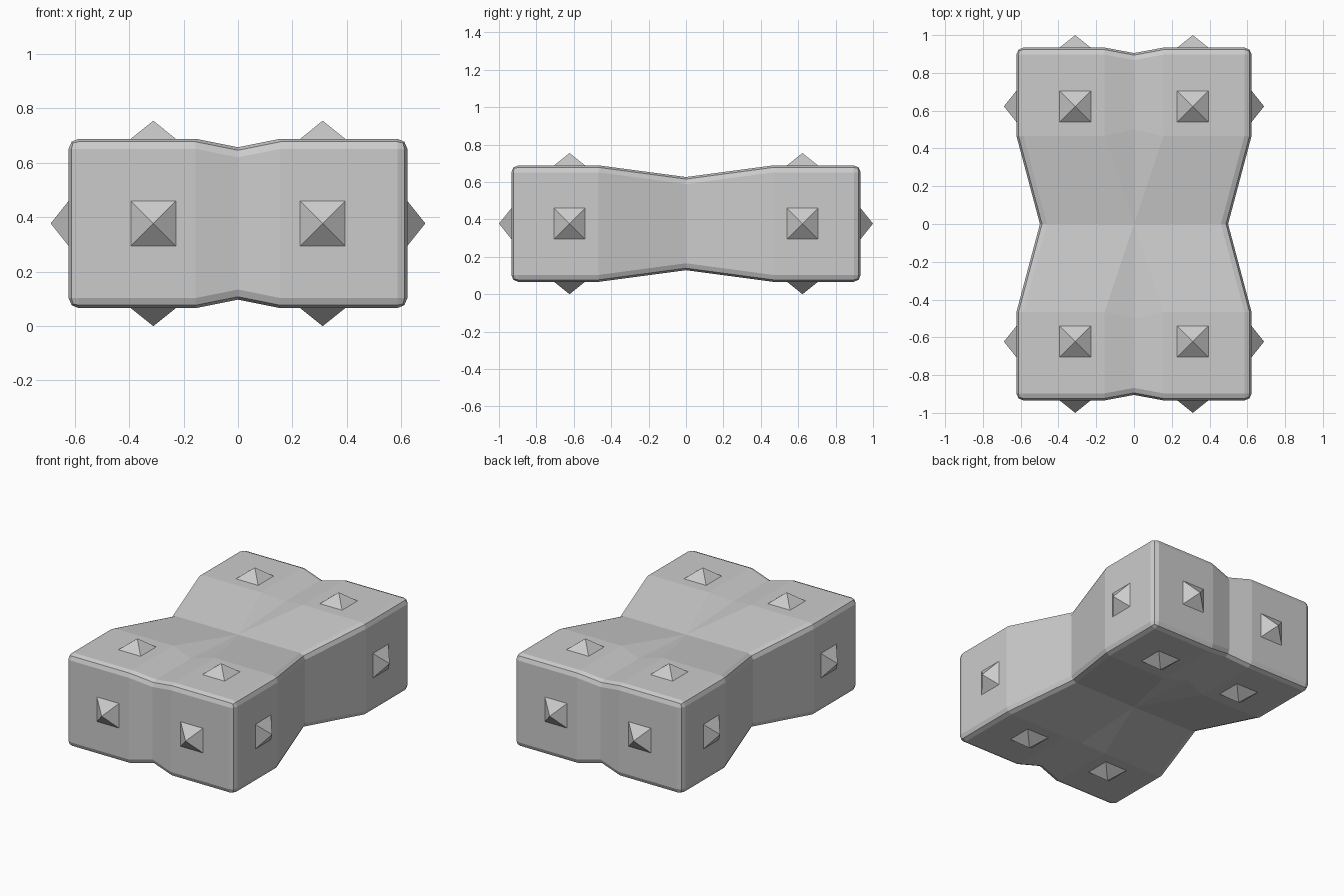
import bpy, bmesh
from math import pi
from mathutils import Matrix, Vector

if "Cube" in bpy.data.objects:
    bpy.data.objects.remove(bpy.data.objects["Cube"])

U = 0.3113            # half a cell of the 2 x 3 x 1 block
CZ = 0.377            # height of the block's centre
SPIKE_W, SPIKE_H = 0.165, 0.0661


def make_object(name, bm):
    mesh = bpy.data.meshes.new(name)
    bm.to_mesh(mesh)
    bm.free()
    obj = bpy.data.objects.new(name, mesh)
    bpy.context.collection.objects.link(obj)
    obj.location.z = CZ
    return obj


# Pinched block: one octant, mirrored on three axes
X, Y, Z = 2 * U, 3 * U, U
pts = {
    'A': (0, 0.905, 0.9 * Z), 'B': (U / 2, Y, Z), 'C': (X, Y, Z),
    'D': (U / 2, Y / 2, Z), 'E': (X, Y / 2, Z), 'F': (0, 0.5, 0.9 * Z),
    'G': (0, 0, 0.8 * Z), 'H': (0.8 * X, 0, 0.8 * Z),
}
# lower-case letters are the same corners on the middle plane
for k in 'ABCEH':
    pts[k.lower()] = (pts[k][0], pts[k][1], 0)
bm = bmesh.new()
v = {k: bm.verts.new(p) for k, p in pts.items()}
for face in ('AFDB', 'BDEC', 'FGD', 'DGHE', 'ABba', 'BCcb', 'CEec', 'EHhe'):
    bm.faces.new([v[k] for k in face])
body = make_object('pinched_block', bm)
mirror = body.modifiers.new('mirror', 'MIRROR')
mirror.use_axis = (True, True, True)
bevel = body.modifiers.new('edge_bevel', 'BEVEL')
bevel.width = 0.037
bevel.segments = 2
bevel.limit_method = 'ANGLE'
bevel.angle_limit = pi / 3

# Pyramid studs, two per cell row on every side
bm = bmesh.new()


def stud(pos, normal):
    n = Vector(normal)
    rot = n.to_track_quat('Z', 'Y').to_matrix().to_4x4()
    mat = (Matrix.Translation(Vector(pos) + n * SPIKE_H / 2) @ rot
           @ Matrix.Rotation(pi / 4, 4, 'Z'))
    bmesh.ops.create_cone(bm, cap_ends=False, segments=4,
                          radius1=SPIKE_W / 2 ** 0.5, radius2=0,
                          depth=SPIKE_H, matrix=mat)


for a in (-1, 1):
    for b in (-1, 1):
        stud((a * X, b * 2 * U, 0), (a, 0, 0))
        stud((a * U, b * Y, 0), (0, b, 0))
        for c in (-1, 1):
            stud((a * U, b * 2 * U, c * Z), (0, 0, c))
bmesh.ops.remove_doubles(bm, verts=bm.verts, dist=1e-5)
make_object('pyramid_studs', bm)
